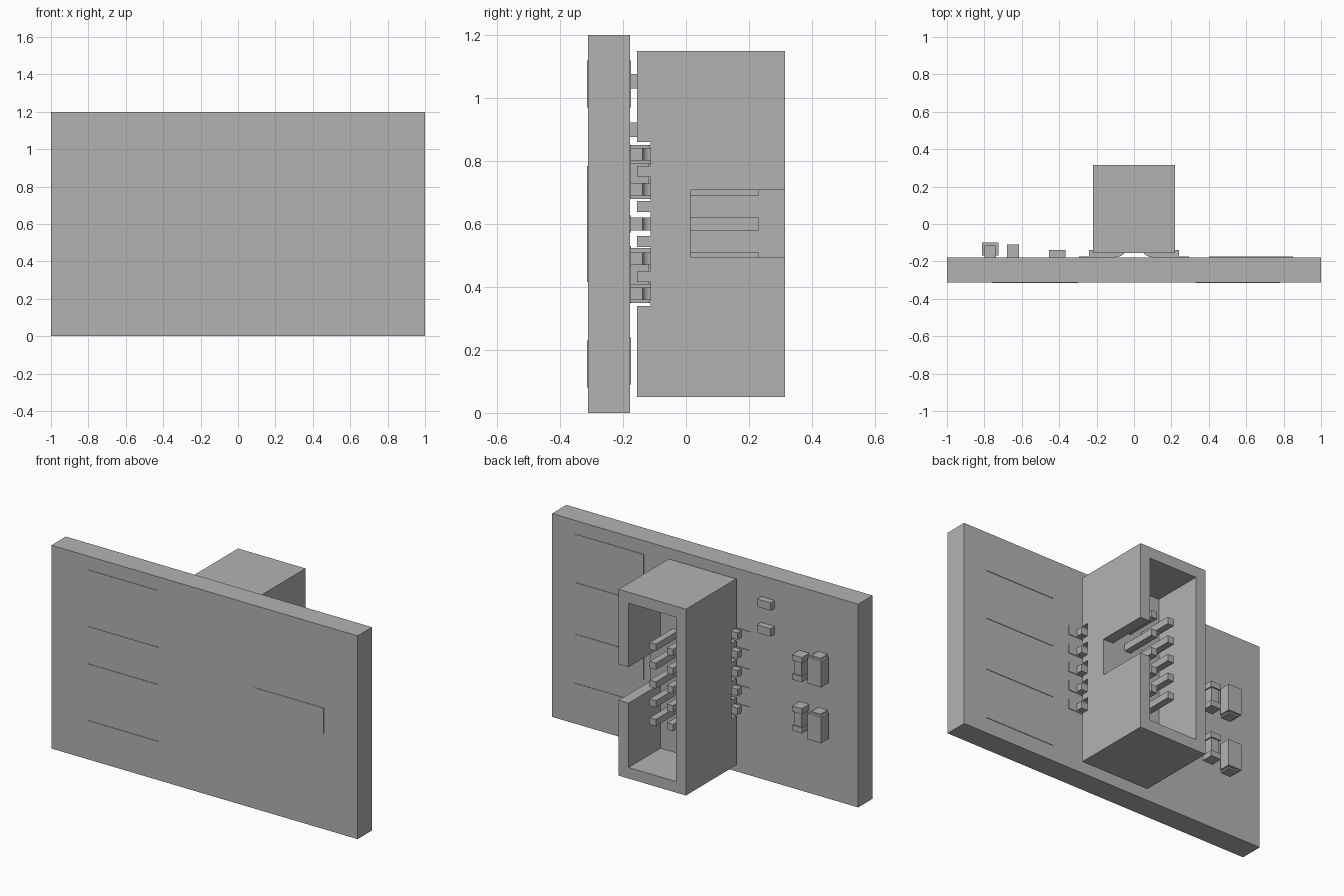
import bpy, bmesh, math

old = bpy.data.objects.get("Cube")
if old:
    bpy.data.objects.remove(old, do_unlink=True)

grey = bpy.data.materials.new("plain_grey")
grey.use_nodes = True
colour = (0.45, 0.45, 0.45, 1)
grey.diffuse_color = colour
grey.node_tree.nodes["Principled BSDF"].inputs["Base Color"].default_value = colour


def finish(name, bm):
    bmesh.ops.recalc_face_normals(bm, faces=bm.faces)
    mesh = bpy.data.meshes.new(name)
    bm.to_mesh(mesh)
    bm.free()
    mesh.materials.append(grey)
    obj = bpy.data.objects.new(name, mesh)
    bpy.context.scene.collection.objects.link(obj)
    return obj


def box(name, xs, ys, zs):
    bm = bmesh.new()
    bmesh.ops.create_cube(bm, size=1)
    for v in bm.verts:
        for i, (lo, hi) in enumerate((xs, ys, zs)):
            v.co[i] = hi if v.co[i] > 0 else lo
    return finish(name, bm)


def activate(obj):
    bpy.ops.object.select_all(action='DESELECT')
    obj.select_set(True)
    bpy.context.view_layer.objects.active = obj


def cut(target, xs, ys, zs):
    cutter = box("cutter", xs, ys, zs)
    cutter.hide_render = True
    mod = target.modifiers.new("cut", 'BOOLEAN')
    mod.operation = 'DIFFERENCE'
    mod.solver = 'EXACT'
    mod.object = cutter
    activate(target)
    bpy.ops.object.modifier_apply(modifier=mod.name)
    bpy.data.objects.remove(cutter, do_unlink=True)


FRONT, BACK = -0.312, -0.178
MID = 0.6
rows = [MID + 0.111 * i for i in range(-2, 3)]

# Circuit board
box("board", (-1, 1), (FRONT, BACK), (0, 1.2))

# Thin label plates on both faces
for i, top in enumerate((1.12, 0.835, 0.53, 0.24)):
    box(f"back_label_{i}", (0.4, 0.85), (BACK, BACK + 0.003), (top - 0.15, top))
for i, top in enumerate((1.12, 0.785, 0.565, 0.23)):
    box(f"front_label_{i}", (-0.76, -0.3), (FRONT - 0.003, FRONT), (top - 0.15, top))
box("front_label_side", (0.33, 0.78), (FRONT - 0.003, FRONT), (0.565, 0.715))

# Connector shroud: open box with a key notch and slots over the solder feet
housing = box("connector_housing", (-0.22, 0.22), (-0.155, 0.315), (0.05, 1.15))
cut(housing, (-0.155, 0.155), (0.015, 0.4), (0.115, 1.085))
cut(housing, (0.1, 0.3), (0.015, 0.4), (0.495, 0.708))
for z in rows:
    cut(housing, (-0.3, 0.3), (-0.2, -0.112), (z - 0.038, z + 0.038))


# Bent pins: flat solder foot, rounded bend, straight contact
def arc(radius, start, end, steps=6):
    angles = [math.radians(start + (end - start) * i / steps) for i in range(steps + 1)]
    return [(0.1 + radius * math.cos(a), -0.114 + radius * math.sin(a)) for a in angles]


def pin(name, side, z):
    outline = [(0.24, BACK), (0.24, -0.138)] + arc(0.024, 270, 180)
    outline += [(0.076, 0.23), (0.036, 0.23)] + arc(0.064, 180, 270)
    bm = bmesh.new()
    face = bm.faces.new([bm.verts.new((side * x, y, z - 0.02)) for x, y in outline])
    made = bmesh.ops.extrude_face_region(bm, geom=[face])["geom"]
    verts = [g for g in made if isinstance(g, bmesh.types.BMVert)]
    bmesh.ops.translate(bm, verts=verts, vec=(0, 0, 0.04))
    activate(finish(name, bm))
    bpy.ops.object.shade_smooth_by_angle(angle=math.radians(30))


for side, label in ((1, "left"), (-1, "right")):
    for i, z in enumerate(rows):
        pin(f"{label}_pin_{i}", side, z)
        box(f"{label}_pad_{i}", sorted((side * 0.1, side * 0.295)),
            (BACK, BACK + 0.004), (z - 0.027, z + 0.027))

# Two small resistors
for i, z in enumerate((0.9, 1.053)):
    box(f"small_resistor_{i}", (-0.455, -0.365), (BACK, -0.14), (z - 0.023, z + 0.023))

# Chip capacitors with slightly wider end caps
for i, z in enumerate((0.45, 0.752)):
    box(f"capacitor_body_{i}", (-0.673, -0.622), (BACK, -0.118), (z - 0.05, z + 0.05))
    for s in (-1, 1):
        box(f"capacitor_cap_{i}_{s}", (-0.68, -0.615), (BACK, -0.11),
            sorted((z + s * 0.04, z + s * 0.073)))

# Diodes: raised body with narrower folded end terminals
for i, z in enumerate((0.435, 0.765)):
    box(f"diode_body_{i}", (-0.812, -0.725), (-0.168, -0.1), (z - 0.077, z + 0.077))
    for s in (-1, 1):
        box(f"diode_terminal_{i}_{s}", (-0.8, -0.737), (BACK, -0.115),
            sorted((z + s * 0.04, z + s * 0.086)))
